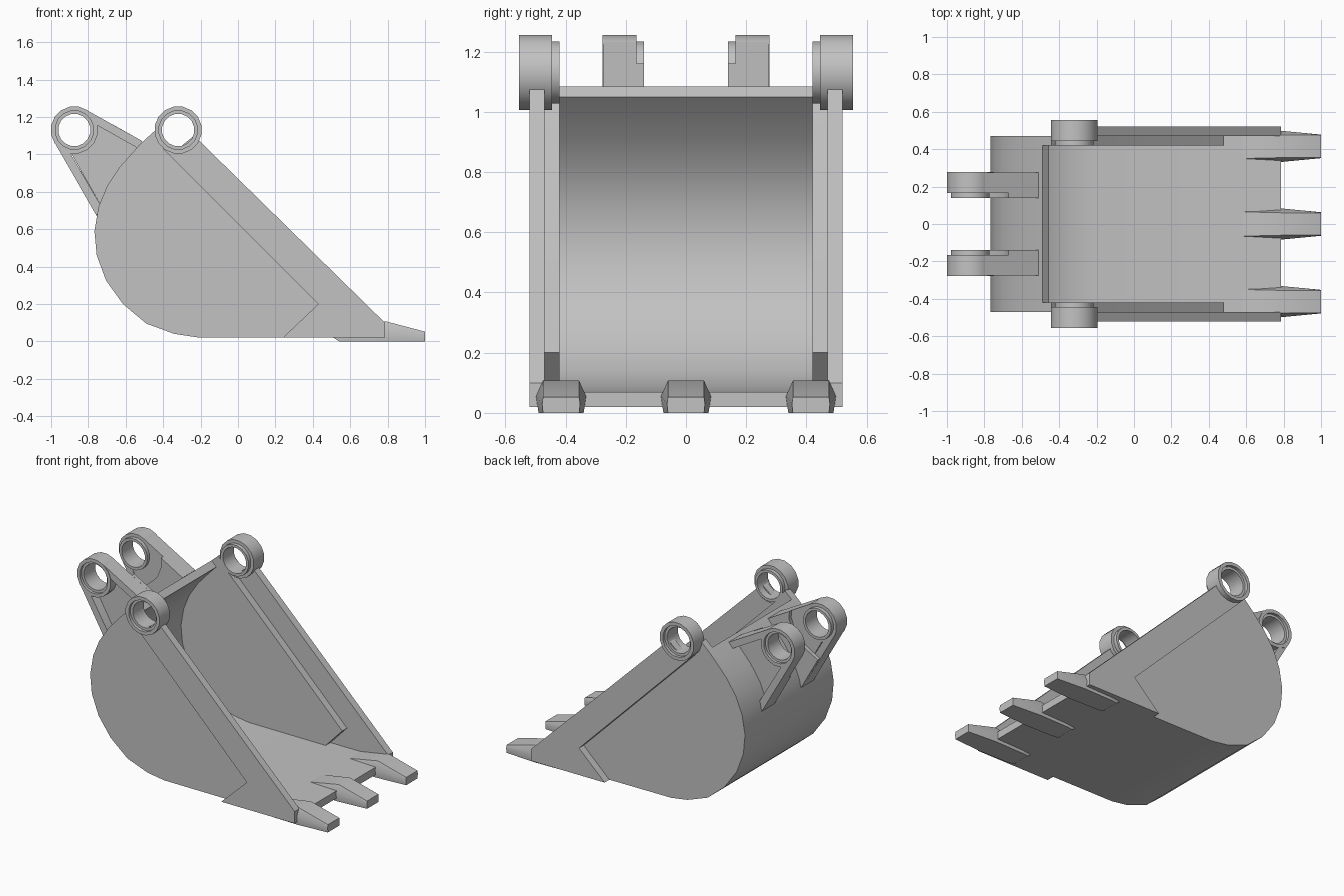
import bpy, bmesh, math

cube = bpy.data.objects.get("Cube")
if cube:
    bpy.data.objects.remove(cube, do_unlink=True)

# One plain steel colour for everything
GREY = (0.54, 0.54, 0.54, 1)
steel = bpy.data.materials.new("grey_steel")
steel.use_nodes = True
steel.diffuse_color = GREY
bsdf = next(n for n in steel.node_tree.nodes if n.type == 'BSDF_PRINCIPLED')
bsdf.inputs["Base Color"].default_value = GREY


def finish(name, bm):
    """Turn a bmesh into a named, shaded object."""
    bmesh.ops.recalc_face_normals(bm, faces=bm.faces)
    mesh = bpy.data.meshes.new(name)
    bm.to_mesh(mesh)
    bm.free()
    mesh.materials.append(steel)
    obj = bpy.data.objects.new(name, mesh)
    bpy.context.collection.objects.link(obj)
    bpy.ops.object.select_all(action='DESELECT')
    obj.select_set(True)
    bpy.context.view_layer.objects.active = obj
    bpy.ops.object.shade_smooth_by_angle(angle=math.radians(32))


def loft(name, loops, closed=False):
    """Skin a list of equal-length loops; cap the ends unless closed."""
    bm = bmesh.new()
    rows = [[bm.verts.new(p) for p in loop] for loop in loops]
    pairs = list(zip(rows, rows[1:]))
    if closed:
        pairs.append((rows[-1], rows[0]))
    else:
        bm.faces.new(rows[0])
        bm.faces.new(rows[-1])
    for a, b in pairs:
        for i in range(len(a)):
            j = (i + 1) % len(a)
            bm.faces.new((a[i], a[j], b[j], b[i]))
    finish(name, bm)


def plate(name, outline, y0, y1):
    """Extrude an x-z outline from y0 to y1."""
    loft(name, [[(x, y, z) for x, z in outline] for y in (y0, y1)])


def ring(name, centre, r_out, r_in, y0, y1, sides=16):
    """Hollow cylinder along y."""
    def circle(r, y):
        return [(centre[0] + r * math.cos(math.tau * (i + .5) / sides), y,
                 centre[1] + r * math.sin(math.tau * (i + .5) / sides)) for i in range(sides)]
    loft(name, [circle(r_out, y0), circle(r_out, y1), circle(r_in, y1), circle(r_in, y0)], True)


def inset_path(path, d):
    """Offset an open path to its right-hand side by d."""
    out = []
    for i, (x, z) in enumerate(path):
        ax, az = path[max(i - 1, 0)]
        bx, bz = path[min(i + 1, len(path) - 1)]
        length = math.hypot(bx - ax, bz - az)
        out.append((x + (bz - az) / length * d, z - (bx - ax) / length * d))
    return out


# Curved bucket shell between the side walls
curve = [(.31, .02), (-.22, .022), (-.34, .04), (-.49, .095), (-.615, .2), (-.705, .325),
         (-.755, .46), (-.767, .59), (-.745, .72), (-.70, .83), (-.63, .935),
         (-.54, 1.035), (-.49, 1.085)]
plate("bucket_shell", curve + inset_path(curve, .05)[::-1], -.42, .42)

# Flat cutting floor
plate("floor_plate", [(.31, .02), (.785, .02), (.785, .07), (.31, .07)], -.47, .47)

side_wall = curve + [(-.44, 1.13), (-.36, 1.03), (.48, .2)]
cheek = [(-.235, 1.1), (.785, .1), (.785, .02), (.24, .02), (.43, .2), (-.4, 1.03), (-.32, 1.03)]
arm_pin, link_pin = (-.32, 1.13), (-.875, 1.13)

# Linkage ear outlines: two rims, a recessed web and an inner pad clear of the pin
upper_rim = [(-.815, 1.24), (-.51, 1.07), (-.54, 1.035), (-.77, 1.165)]
lower_rim = [(-.985, 1.07), (-.755, .67), (-.735, .73), (-.9, 1.01)]
web = [(-.76, 1.16), (-.54, 1.035), (-.63, .93), (-.7, .82), (-.735, .73),
       (-.895, 1.01), (-.82, 1.02), (-.77, 1.08)]
pad = [(-.67, 1.16), (-.51, 1.07), (-.545, 1.03), (-.63, .93), (-.7, .82), (-.755, .67),
       (-.88, .89), (-.79, .94), (-.7, 1.02), (-.665, 1.11)]

for side, s in (("front", -1), ("back", 1)):
    # Side wall, reinforcing cheek and arm pivot
    plate(side + "_side_wall", side_wall, s * .42, s * .47)
    plate(side + "_cheek_plate", cheek, s * .47, s * .52)
    ring(side + "_arm_boss", arm_pin, .127, .104, s * .445, s * .555)
    ring(side + "_arm_bushing", arm_pin, .105, .087, s * .42, s * .535)
    # Linkage ear
    plate(side + "_ear_upper_rim", upper_rim, s * .165, s * .275)
    plate(side + "_ear_lower_rim", lower_rim, s * .165, s * .275)
    plate(side + "_ear_web", web, s * .165, s * .215)
    plate(side + "_ear_pad", pad, s * .14, s * .165)
    ring(side + "_ear_boss", link_pin, .127, .104, s * .165, s * .278)
    ring(side + "_ear_bushing", link_pin, .105, .087, s * .14, s * .26)

# Tooth sections: x, heights of bottom/middle/top, half widths of the same
sections = [(.51, (.02, .03, .05), (.06, .06, .06)),
            (.54, (0, .03, .055), (.065, .07, .06)),
            (.58, (0, .04, .07), (.07, .075, .065)),
            (.79, (0, .055, .107), (.075, .083, .06)),
            (1, (0, .03, .052), (.06, .063, .06))]
for name, y in (("front", -.415), ("middle", 0), ("back", .415)):
    loops = []
    for x, heights, widths in sections:
        half = list(zip(widths, heights))
        loops.append([(x, y + w, z) for w, z in half] + [(x, y - w, z) for w, z in half[::-1]])
    loft(name + "_tooth", loops)
